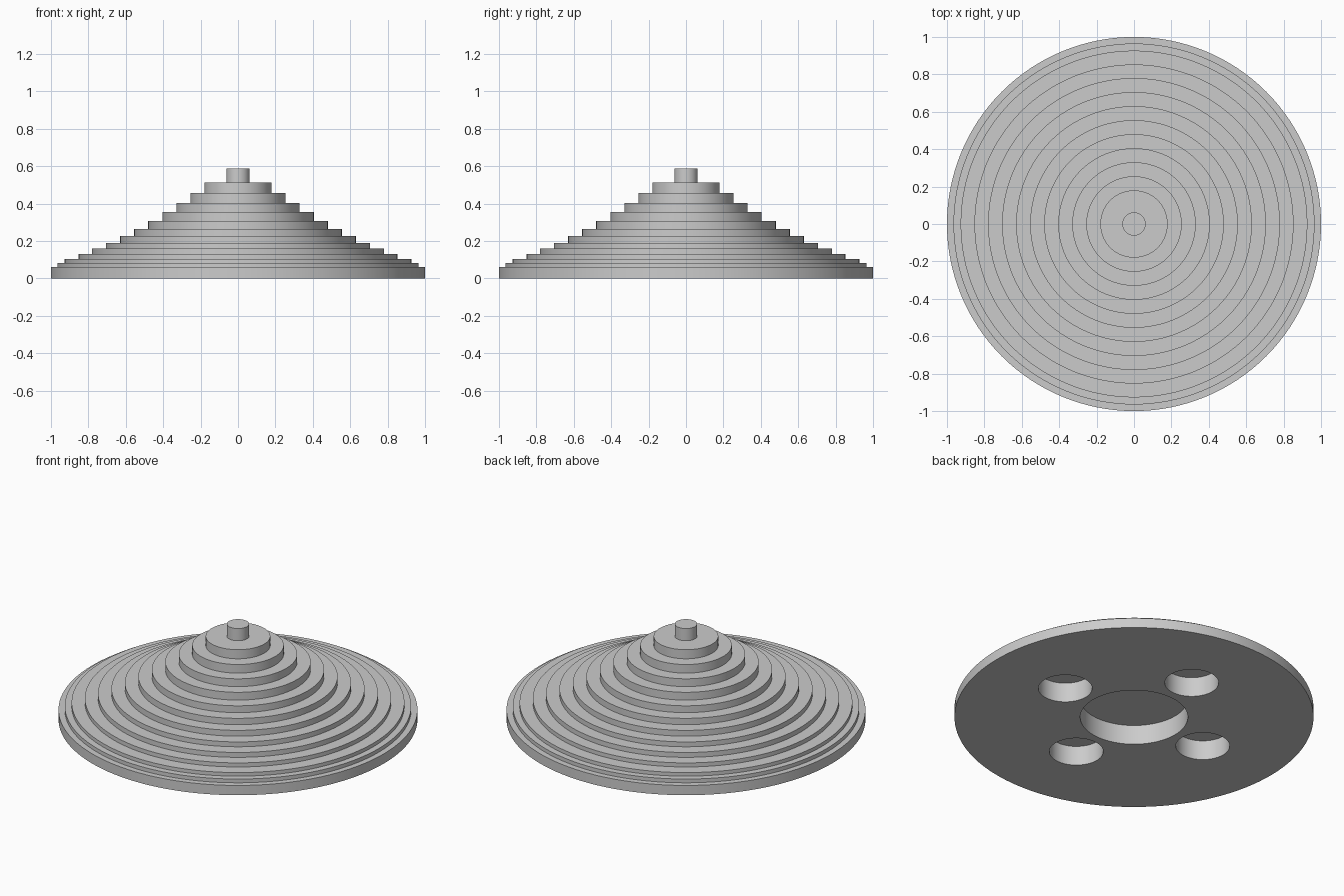
import bpy
import bmesh
from math import cos, sin, pi, radians
from mathutils import Matrix

cube = bpy.data.objects.get("Cube")
if cube:
    bpy.data.objects.remove(cube, do_unlink=True)

SEGMENTS = 128
RECESS = 0.12

grey = bpy.data.materials.new("light_grey")
grey.use_nodes = True
grey.diffuse_color = (0.6, 0.6, 0.6, 1)
grey.node_tree.nodes["Principled BSDF"].inputs["Base Color"].default_value = (0.6, 0.6, 0.6, 1)


def add_object(name, bm):
    bmesh.ops.recalc_face_normals(bm, faces=bm.faces)
    mesh = bpy.data.meshes.new(name)
    bm.to_mesh(mesh)
    bm.free()
    obj = bpy.data.objects.new(name, mesh)
    obj.data.materials.append(grey)
    bpy.context.collection.objects.link(obj)
    return obj


def add_cylinder(bm, radius, bottom, top, x=0, y=0):
    bmesh.ops.create_cone(bm, cap_ends=True, segments=SEGMENTS, radius1=radius,
                          radius2=radius, depth=top - bottom,
                          matrix=Matrix.Translation((x, y, (top + bottom) / 2)))


def lathe(name, profile):
    bm = bmesh.new()
    verts = [bm.verts.new((r, 0, z)) for r, z in profile]
    edges = [bm.edges.new(pair) for pair in zip(verts, verts[1:])]
    bmesh.ops.spin(bm, geom=verts + edges, cent=(0, 0, 0), axis=(0, 0, 1),
                   angle=2 * pi, steps=SEGMENTS)
    bmesh.ops.remove_doubles(bm, verts=bm.verts, dist=0.0001)
    return add_object(name, bm)


# Stepped body: radius and top height of each tier, with a round central recess
tiers = [(1.0, 0.06), (0.965, 0.083), (0.927, 0.105), (0.853, 0.13), (0.78, 0.16),
         (0.705, 0.19), (0.63, 0.226), (0.555, 0.265), (0.48, 0.307), (0.405, 0.355),
         (0.33, 0.403), (0.255, 0.456), (0.18, 0.512)]
profile = [(0, RECESS), (0.3, RECESS), (0.3, 0)]
floor = 0
for radius, top in tiers:
    profile += [(radius, floor), (radius, top)]
    floor = top
profile.append((0, floor))
body = lathe("stepped_body", profile)

# Four round sockets in the underside
bm = bmesh.new()
for i in range(4):
    a = i * pi / 2
    add_cylinder(bm, 0.15, -0.1, RECESS, 0.5 * cos(a), 0.5 * sin(a))
cutter = add_object("socket_cutter", bm)
cutter.hide_render = True

cut = body.modifiers.new("sockets", 'BOOLEAN')
cut.operation = 'DIFFERENCE'
cut.solver = 'EXACT'
cut.object = cutter
bpy.ops.object.select_all(action='DESELECT')
bpy.context.view_layer.objects.active = body
body.select_set(True)
bpy.ops.object.modifier_apply(modifier=cut.name)
bpy.data.objects.remove(cutter, do_unlink=True)

# Small knob on the top tier
bm = bmesh.new()
add_cylinder(bm, 0.062, floor, 0.587)
knob = add_object("top_knob", bm)

# Smooth walls with crisp rims
knob.select_set(True)
bpy.ops.object.shade_smooth_by_angle(angle=radians(30))
